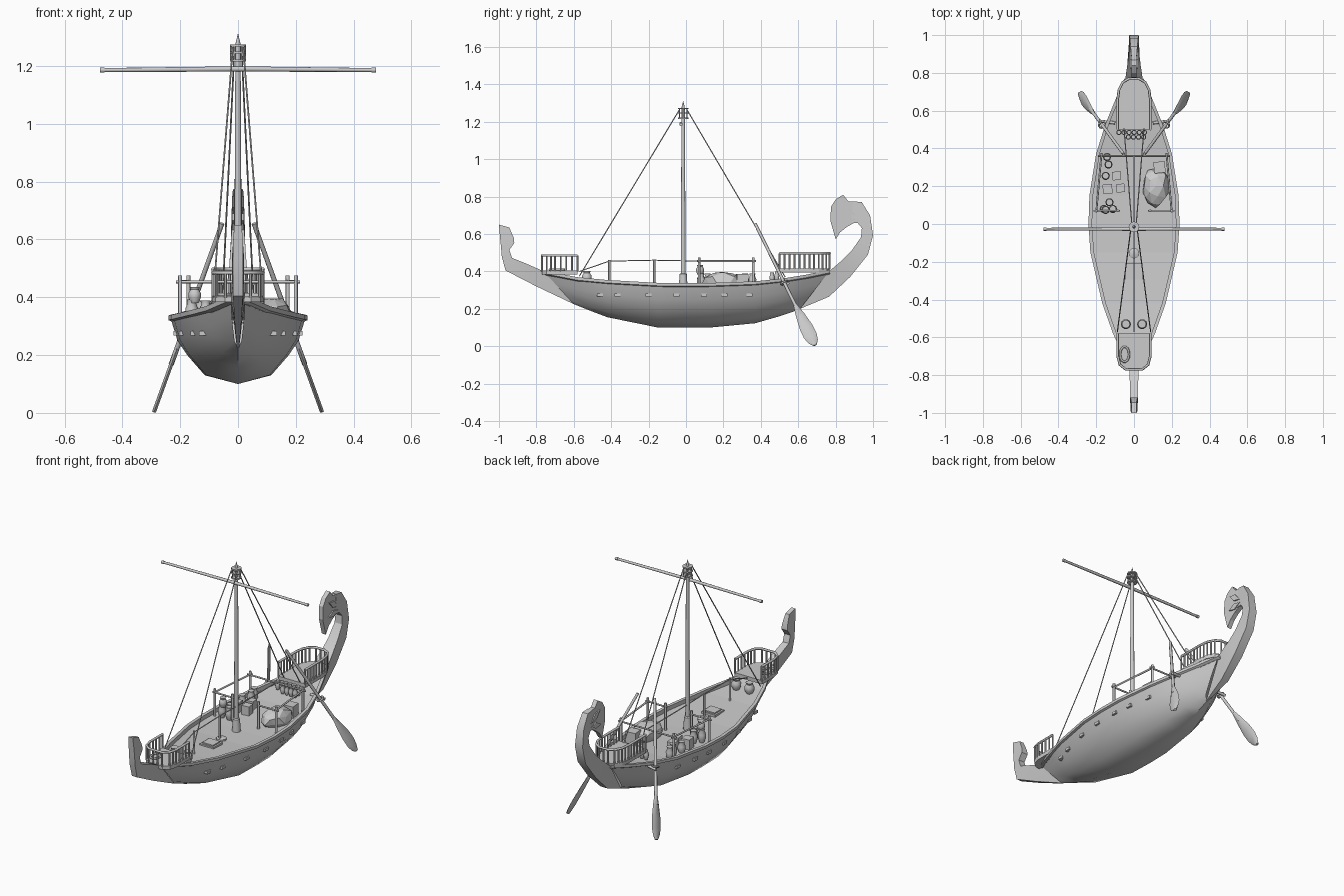
import bpy, bmesh, math, random
from mathutils import Vector as V

if "Cube" in bpy.data.objects:
    bpy.data.objects.remove(bpy.data.objects["Cube"])
random.seed(4)

def add(name, verts, faces, smooth=None):
    bm = bmesh.new()
    vs = [bm.verts.new(v) for v in verts]
    for f in faces:
        bm.faces.new([vs[i] for i in f])
    bmesh.ops.recalc_face_normals(bm, faces=bm.faces)
    me = bpy.data.meshes.new(name)
    bm.to_mesh(me)
    bm.free()
    ob = bpy.data.objects.new(name, me)
    bpy.context.collection.objects.link(ob)
    if smooth:
        bpy.ops.object.select_all(action='DESELECT')
        ob.select_set(True)
        bpy.context.view_layer.objects.active = ob
        bpy.ops.object.shade_smooth_by_angle(angle=math.radians(smooth))
    return ob

def loft(name, rings, closed=True, caps=True, smooth=None):
    n = len(rings[0])
    faces = [(i*n+j, i*n+(j+1) % n, (i+1)*n+(j+1) % n, (i+1)*n+j)
             for i in range(len(rings)-1) for j in range(n if closed else n-1)]
    if caps:
        faces += [tuple(range(n)), tuple(range((len(rings)-1)*n, len(rings)*n))]
    return add(name, [v for r in rings for v in r], faces, smooth)

def lathe(name, loc, prof, n=12):
    x, y, z = loc
    return loft(name, [[(x+r*math.cos(a*math.tau/n), y+r*math.sin(a*math.tau/n), z+h)
                        for a in range(n)] for r, h in prof], smooth=40)

def rod(name, a, b, r1, r2=None, n=8):
    a, b = V(a), V(b)
    d = (b-a).normalized()
    u = d.orthogonal().normalized()
    w = d.cross(u)
    return loft(name, [[p+(u*math.cos(k*math.tau/n)+w*math.sin(k*math.tau/n))*r for k in range(n)]
                       for p, r in ((a, r1), (b, r2 or r1))], smooth=50)

def tube(name, pts, r, res=1, cyclic=False):
    cu = bpy.data.curves.new(name, 'CURVE')
    cu.dimensions, cu.bevel_depth, cu.bevel_resolution, cu.use_fill_caps = '3D', r, res, True
    s = cu.splines.new('POLY')
    s.points.add(len(pts)-1)
    for p, q in zip(s.points, pts):
        p.co = (*q, 1)
    s.use_cyclic_u = cyclic
    ob = bpy.data.objects.new(name, cu)
    bpy.context.collection.objects.link(ob)

def box(name, c, s, rot=0):
    ring = []
    for i, j in ((-1, -1), (1, -1), (1, 1), (-1, 1)):
        x, y = i*s[0]/2, j*s[1]/2
        ring.append((c[0]+x*math.cos(rot)-y*math.sin(rot), c[1]+x*math.sin(rot)+y*math.cos(rot)))
    return loft(name, [[(x, y, c[2]+k*s[2]/2) for x, y in ring] for k in (-1, 1)])

# Hull: stations of top y, top z, half width, keel y, keel z
ST = [(-.76, .40, .024, -.60, .225), (-.58, .365, .105, -.50, .185), (-.42, .35, .162, -.42, .155),
      (-.15, .335, .225, -.15, .10), (0, .333, .235, 0, .10), (.15, .335, .23, .13, .10),
      (.37, .343, .195, .37, .123), (.53, .36, .145, .50, .16), (.64, .378, .10, .56, .18),
      (.77, .405, .045, .61, .20)]
SEC = [(1, 1), (.89, .64), (.74, .42), (.49, .13), (0, 0)]
rings = []
for yt, zt, h, yb, zb in ST:
    half = [(h*fx, yb+(yt-yb)*fz, zb+(zt-zb)*fz) for fx, fz in SEC]
    rings.append(half + [(-x, y, z) for x, y, z in half[-2::-1]])
loft('hull', rings, closed=False, caps=False, smooth=35)

# Deck and gunwale
loft('deck', [[(-(h-.008), y, z-.02), (h-.008, y, z-.02)] for y, z, h, _, _ in ST], closed=False, caps=False)
for s in (-1, 1):
    loft('gunwale', [[(s*(h+a), y, z+b) for a, b in ((.006, -.012), (.006, .004), (-.013, .004), (-.013, -.02))]
                     for y, z, h, _, _ in ST])

def sheer(y):
    for a, b in zip(ST, ST[1:]):
        if a[0] <= y <= b[0]:
            t = (y-a[0])/(b[0]-a[0])
            return [p+(q-p)*t for p, q in zip(a, b)]

# Oar ports along the hull
for y in (-.46, -.365, -.20, -.05, .095, .205, .34):
    _, zt, h, _, zb = sheer(y)
    f = (.275-zb)/(zt-zb)
    x = h*(.89+.11*(f-.64)/.36 if f > .64 else .74+.15*(f-.42)/.22)
    for s in (-1, 1):
        box('oar_port', (s*(x-.006), y, .275), (.03, .032, .016))

# Stem and stern posts: outer y z, inner y z, outer and inner half width
def post(name, rows):
    loft(name, [[(-a, y1, z1), (a, y1, z1), (b, y2, z2), (-b, y2, z2)]
                for y1, z1, y2, z2, a, b in rows], smooth=30)
post('bow_post', [(-.60, .225, -.76, .40, .004, .024), (-.80, .32, -.85, .44, .012, .022),
                  (-.965, .405, -.93, .472, .017, .02), (-.985, .48, -.944, .515, .018, .02),
                  (-.99, .54, -.918, .552, .018, .02), (-.995, .59, -.92, .578, .017, .018),
                  (-1, .65, -.945, .635, .013, .013)])
post('stern_post', [(.61, .20, .77, .405, .004, .045), (.765, .265, .80, .43, .022, .042),
                    (.877, .37, .835, .46, .026, .036), (.973, .49, .885, .51, .026, .03),
                    (1, .593, .936, .583, .025, .025), (.984, .70, .94, .632, .022, .022),
                    (.94, .77, .917, .66, .018, .018), (.895, .775, .88, .66, .015, .015)])

# Flower-shaped stern ornament with raised petals
def plate(name, pts, x0, x1):
    loft(name, [[(x, y, z) for y, z in pts] for x in (x0, x1)])
plate('stern_flower', [(.90, .773), (.868, .775), (.84, .81), (.80, .785), (.775, .745), (.772, .67),
                       (.80, .572), (.825, .61), (.86, .638), (.90, .66)], -.013, .013)
for s in (-1, 1):
    for pts in ([(.91, .70), (.87, .745), (.825, .75), (.86, .71)], [(.91, .68), (.86, .69), (.82, .665), (.865, .655)]):
        plate('petal', pts, s*.012, s*.02)

# Railed platforms at both ends
def platform(name, half, z, top):
    path = half + [(-x, y) for x, y in half[::-1]]
    loft(name+'_floor', [[(x, y, h) for x, y in path] for h in (z-.022, z)])
    tube(name+'_rail', [(x*.96, y, top) for x, y in path], .007)
    for (x, y), (u, v) in zip(path, path[1:]):
        n = max(1, round(math.hypot(u-x, v-y)/.028))
        for k in range(n):
            p, q = .96*(x+(u-x)*k/n), y+(v-y)*k/n
            rod(name+'_baluster', (p, q, z-.005), (p, q, top), .005, n=6)
    x, y = path[-1]
    rod(name+'_baluster', (x*.96, y, z-.005), (x*.96, y, top), .005, n=6)
platform('bow_platform', [(.09, -.58), (.09, -.70), (.078, -.745), (.045, -.77)], .405, .485)
platform('stern_platform', [(.09, .50), (.09, .66), (.083, .71), (.062, .75), (.03, .768)], .415, .497)
tube('rope_coil', [(-.05+.024*math.cos(a), -.69+.04*math.sin(a), .41)
                   for a in [k*math.tau/14 for k in range(14)]], .006, cyclic=True)

# Mast, collar, masthead rings, yard
MY = -.015
lathe('mast', (0, MY, .31), [(.013, 0), (.012, .3), (.009, .95), (.008, .97), (.001, 1.0)])
lathe('mast_collar', (0, MY, .31), [(.024, 0), (.022, .03), (.019, .075), (.014, .08)])
for z in (1.215, 1.243, 1.268):
    lathe('masthead_ring', (0, MY, z), [(.01, 0), (.028, 0), (.028, .007), (.01, .007)])
for k in range(6):
    x, y = .024*math.cos(k*math.tau/6), MY+.024*math.sin(k*math.tau/6)
    rod('masthead_strut', (x, y, 1.215), (x, y, 1.275), .003, n=6)
for s in (-1, 1):
    rod('yard', (0, MY-.012, 1.19), (s*.47, MY-.012, 1.186), .009, .007)
    rod('yard_tip', (s*.462, MY-.012, 1.186), (s*.478, MY-.012, 1.186), .009)
    # Stays
    rod('fore_stay', (s*.018, MY-.02, 1.265), (s*.088, -.57, .375), .003, n=6)
    rod('back_stay', (s*.012, MY+.02, 1.265), (s*.055, .53, .37), .003, n=6)

    # Steering oar: shaft, blade edge-on to the front, lashing and bracket
    a, b = V((s*.055, .37, .655)), V((s*.29, .69, .005))
    d = (b-a).normalized()
    w = (V((0, 1, 0))-d*d.y).normalized()
    nrm = d.cross(w)
    rod('steering_oar_shaft', a, a.lerp(b, .75), .008, .009)
    loft('steering_oar_blade', [[a.lerp(b, t)+w*k*i+nrm*.007*j for i, j in
                                 ((1, 0), (.5, 1), (-.5, 1), (-1, 0), (-.5, -1), (.5, -1))]
                                for t, k in ((.66, .009), (.75, .024), (.85, .036), (.92, .037), (.97, .027), (1, .010))],
         smooth=40)
    c = a.lerp(b, .485)
    tube('oar_lashing', [c+w*.018*math.cos(k*math.tau/12)+nrm*.018*math.sin(k*math.tau/12)
                         for k in range(12)], .005, cyclic=True)
    rod('oar_bracket', (s*.10, .535, .345), (s*.185, .545, .335), .008)

    # Cargo pen railing
    for x, y in ((.20, .07), (.085, .07), (.172, .36)):
        rod('pen_post', (s*x, y, .315), (s*x, y, .475), .007)
    rod('pen_rail', (s*.215, .07, .453), (s*.075, .07, .453), .005)
    rod('pen_side_rail', (s*.20, .06, .455), (s*.172, .375, .455), .005)
rod('pen_back_rail', (-.19, .36, .453), (.19, .36, .453), .005)

# Centreline props carrying a tension rope
for y in (-.41, -.17):
    rod('prop', (0, y, .315), (0, y, .462), .006)
tube('tension_rope', [(0, -.57, .40), (0, -.41, .455), (0, -.17, .46), (0, .07, .455), (0, .36, .455)], .003)
lathe('prop_foot', (0, -.155, .313), [(.028, 0), (.028, .012), (.02, .016)])

# Hatch
box('hatch_frame', (0, -.25, .322), (.09, .085, .018))
box('hatch_cover', (0, -.25, .332), (.07, .065, .012))

# Jars
def jar(x, y, z, r, h):
    lathe('jar', (x, y, z), [(r*.6, 0), (r*.95, h*.3), (r, h*.6), (r*.65, h*.85), (r*.8, h)], 10)
for x in (-.043, .043):
    jar(x, -.53, .336, .027, .066)
for x, y, h in ((-.16, .08, .08), (-.13, .115, .075), (-.112, .08, .075), (-.15, .255, .07),
                (-.135, .315, .075), (-.143, .355, .075)):
    jar(x, y, .313, .022, h)
jar(-.15, .075, .38, .022, .055)
for k in range(6):
    jar(-.08+.027*k, .485, .345, .014, .055)
    if k < 4:
        jar(-.03+.027*k, .46, .343, .014, .05)

# Crates and cloth-covered bundle
for x, y, s in ((-.092, .255, .045), (-.14, .185, .05), (-.072, .19, .045), (.135, .30, .06)):
    box('crate', (x, y, .315+s*.6), (s, s, s*1.2), .1)
bm = bmesh.new()
bmesh.ops.create_icosphere(bm, subdivisions=2, radius=1)
for v in bm.verts:
    k = random.uniform(.88, 1.12)
    v.co = (.115+.07*v.co.x*k, .20+.105*v.co.y*k, max(.313, .335+.065*v.co.z*k))
me = bpy.data.meshes.new('cloth_bundle')
bm.to_mesh(me)
bm.free()
bpy.context.collection.objects.link(bpy.data.objects.new('cloth_bundle', me))
